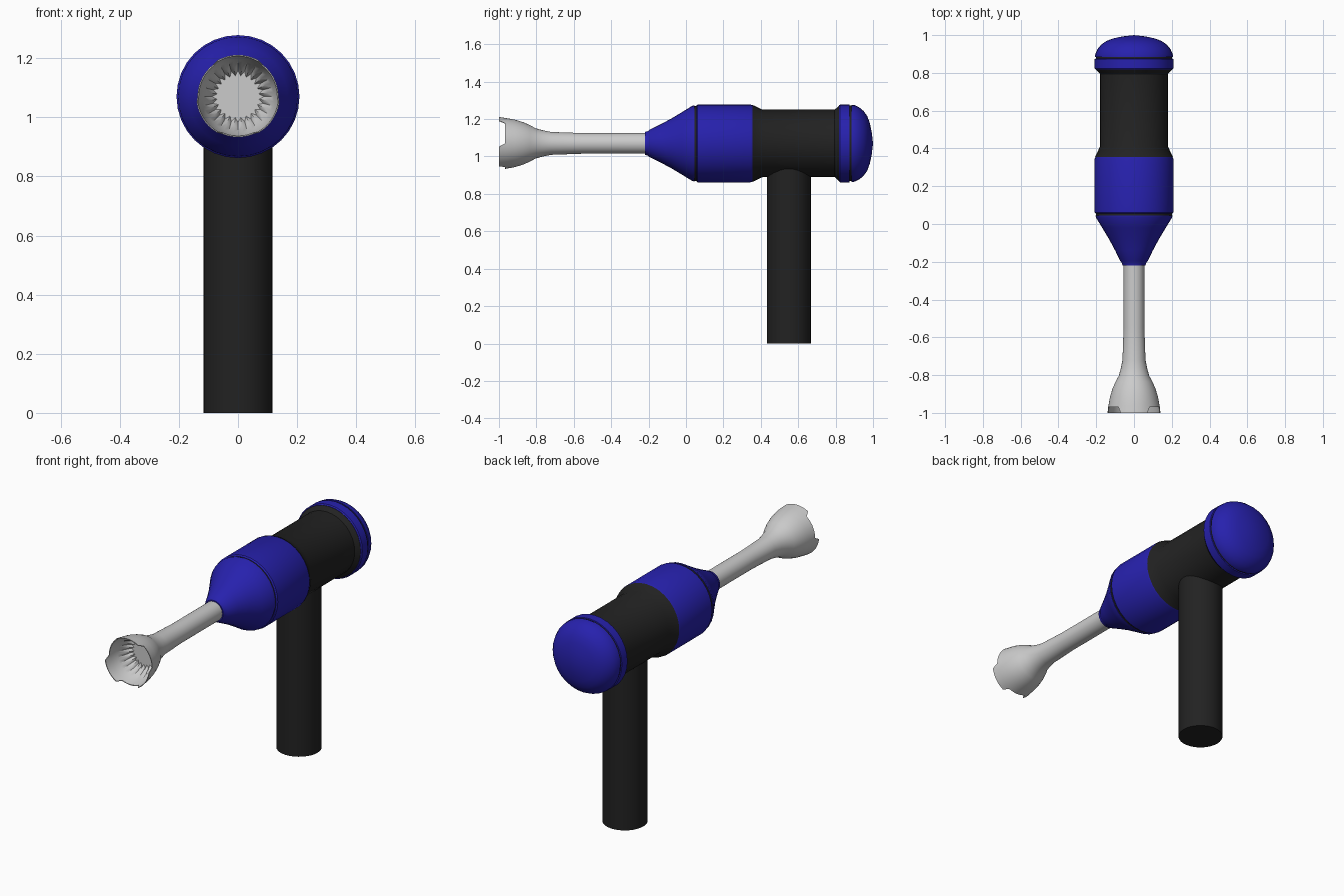
import bpy, bmesh, math

if "Cube" in bpy.data.objects:
    bpy.data.objects.remove(bpy.data.objects["Cube"])

AXIS_Z = 1.07


def material(name, rgb):
    m = bpy.data.materials.new(name)
    m.diffuse_color = (*rgb, 1)
    m.use_nodes = True
    m.node_tree.nodes["Principled BSDF"].inputs["Base Color"].default_value = m.diffuse_color
    return m


BLUE = material("blue_plastic", (0.02, 0.015, 0.42))
DARK = material("dark_rubber", (0.016, 0.016, 0.016))


def finish(bm, name, mat, angle=32):
    bmesh.ops.remove_doubles(bm, verts=bm.verts, dist=1e-5)
    bmesh.ops.recalc_face_normals(bm, faces=bm.faces)
    me = bpy.data.meshes.new(name)
    bm.to_mesh(me)
    bm.free()
    ob = bpy.data.objects.new(name, me)
    bpy.context.collection.objects.link(ob)
    if mat:
        me.materials.append(mat)
    bpy.ops.object.select_all(action='DESELECT')
    ob.select_set(True)
    bpy.context.view_layer.objects.active = ob
    bpy.ops.object.shade_smooth_by_angle(angle=math.radians(angle))
    return ob


def lathe(name, profile, mat, n=32, shape=None):
    """Turn (y, radius) points around the tool axis; shape(i, angle, y, r) adjusts points."""
    bm = bmesh.new()
    rings = []
    for i, (y, r) in enumerate(profile):
        ring = []
        for k in range(n):
            a = 2 * math.pi * k / n
            yy, rr = shape(i, a, k, y, r) if shape else (y, r)
            ring.append(bm.verts.new((rr * math.cos(a), yy, AXIS_Z + rr * math.sin(a))))
        rings.append(ring)
    for a, b in zip(rings, rings[1:]):
        for k in range(n):
            j = (k + 1) % n
            bm.faces.new((a[k], a[j], b[j], b[k]))
    return finish(bm, name, mat)


# Dark motor barrel with flared ends
lathe("motor_barrel", [(0.355, 0.19), (0.355, 0.206), (0.41, 0.18), (0.795, 0.18),
                       (0.82, 0.203), (0.82, 0.19)], DARK)
# Dark seams between the blue shells
lathe("front_seam", [(0.035, 0.19), (0.035, 0.2), (0.065, 0.2), (0.065, 0.19)], DARK)
lathe("rear_seam", [(0.872, 0.19), (0.872, 0.202), (0.89, 0.202), (0.89, 0.19)], DARK)

# Blue shells
lathe("front_collar", [(0.055, 0.19), (0.055, 0.202), (0.062, 0.208), (0.345, 0.208),
                       (0.357, 0.203), (0.357, 0.19)], BLUE)
lathe("rear_ring", [(0.818, 0.19), (0.818, 0.203), (0.824, 0.208), (0.874, 0.208),
                    (0.877, 0.19)], BLUE)
lathe("rear_cap", [(0.885, 0.19), (0.885, 0.206), (0.9, 0.205), (0.926, 0.193),
                   (0.95, 0.173), (0.969, 0.146), (0.983, 0.108), (0.993, 0.06),
                   (1.0, 0.0)], BLUE)
lathe("nose_cone", [(0.045, 0.19), (0.045, 0.203), (0.035, 0.202), (-0.02, 0.168),
                    (-0.08, 0.132), (-0.14, 0.1), (-0.195, 0.073), (-0.205, 0.065),
                    (-0.22, 0.061), (-0.22, 0.05)], BLUE)

# Grey shaft with hollow bell, ribbed inside and notched at the rim
NOTCHES = [math.radians(d) for d in (25, 155, 270)]
PROFILE = [(-0.2, 0.055), (-0.55, 0.055), (-0.72, 0.061), (-0.765, 0.07), (-0.805, 0.081),
           (-0.835, 0.098), (-0.87, 0.113), (-0.915, 0.127), (-0.96, 0.135),
           (-1.0, 0.141), (-1.0, 0.137), (-0.955, 0.131), (-0.915, 0.121), (-0.87, 0.108),
           (-0.835, 0.088), (-0.835, 0.0)]


def bell_shape(i, a, k, y, r):
    if i in (9, 10):
        for c in NOTCHES:
            d = (a - c + math.pi) % (2 * math.pi) - math.pi
            if abs(d) < math.radians(30):
                return -0.968, r - 0.004
    if i in (13, 14) and k % 2:
        r -= 0.009 if i == 13 else 0.017
    return y, r


lathe("blending_shaft", PROFILE, None, 48, bell_shape)

# Upright round handle
bm = bmesh.new()
bmesh.ops.create_cone(bm, cap_ends=True, segments=32, radius1=0.117, radius2=0.117, depth=0.94)
bmesh.ops.translate(bm, verts=bm.verts, vec=(0, 0.55, 0.47))
finish(bm, "handle", DARK)
